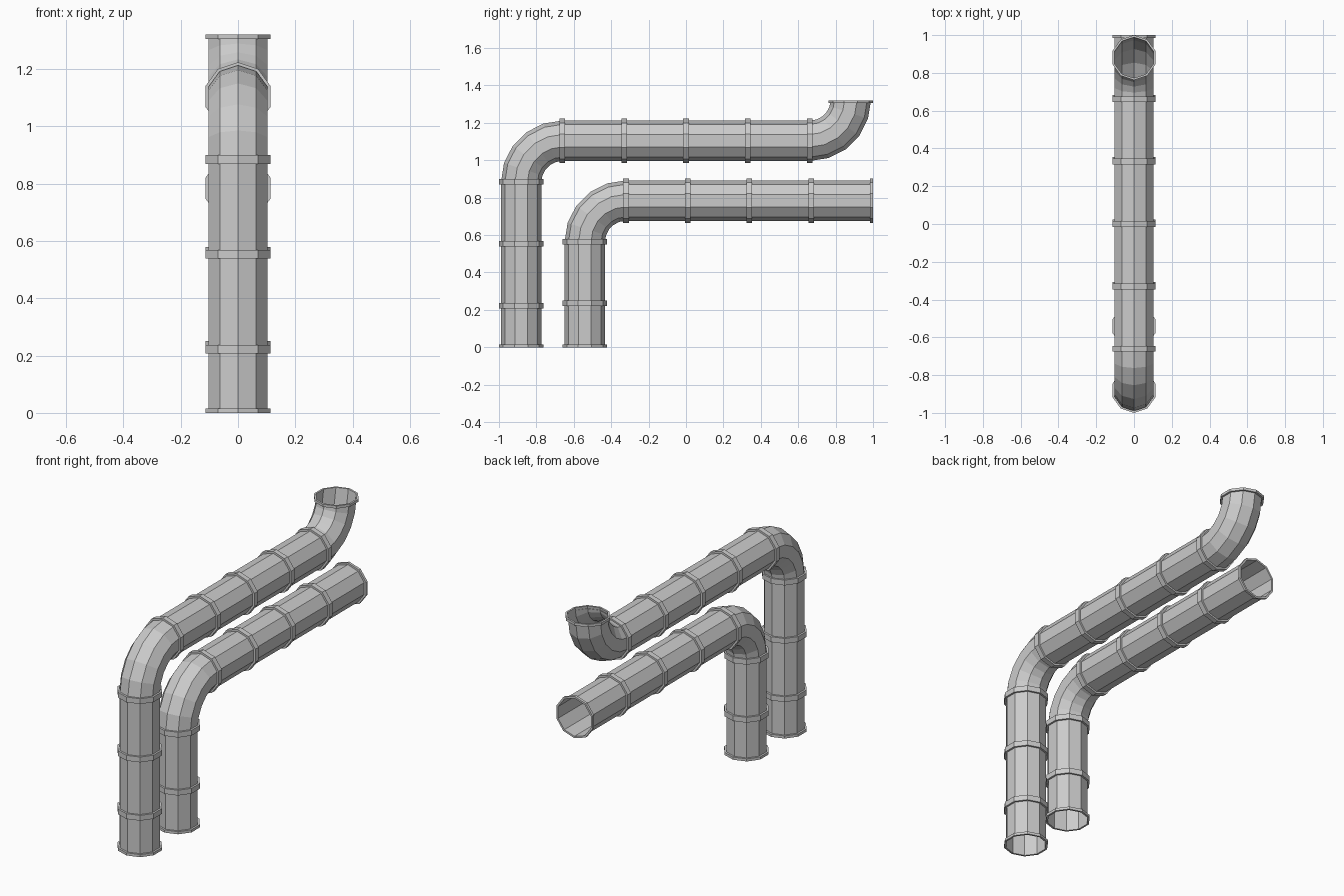
import bpy
import bmesh
from math import sin, cos, pi
from mathutils import Vector

if "Cube" in bpy.data.objects:
    bpy.data.objects.remove(bpy.data.objects["Cube"])

SIDES = 10
PIPE_R = 0.108
COLLAR_R = 0.119
HALF_W = 0.015
BEND_STEPS = 5
X = Vector((1, 0, 0))
UP = Vector((0, 0, 1))
BACK = Vector((0, 1, 0))


def sweep(name, stations):
    """Skin ten-sided rings given as (centre, direction, radius); ends stay open."""
    bm = bmesh.new()
    rings = []
    for centre, direction, radius in stations:
        side = direction.cross(X)
        rings.append([bm.verts.new(centre + radius * (cos(a) * X + sin(a) * side))
                      for a in (pi / 2 + 2 * pi * i / SIDES for i in range(SIDES))])
    for low, high in zip(rings, rings[1:]):
        for i in range(SIDES):
            j = (i + 1) % SIDES
            bm.faces.new((low[i], high[i], high[j], low[j]))
    # make the faces point away from the pipe axis
    bm.normal_update()
    f = bm.faces[:][0] if len(stations) != 4 else bm.faces[:][SIDES]
    k = 0 if len(stations) != 4 else 1
    middle = (stations[k][0] + stations[k + 1][0]) / 2
    if f.normal.dot(f.calc_center_median() - middle) < 0:
        bmesh.ops.reverse_faces(bm, faces=bm.faces[:])
    mesh = bpy.data.meshes.new(name)
    bm.to_mesh(mesh)
    bm.free()
    bpy.context.collection.objects.link(bpy.data.objects.new(name, mesh))


def bend(start, d0, d1, radius):
    """Quarter-circle elbow turning from d0 to d1."""
    out = []
    for i in range(BEND_STEPS + 1):
        a = pi / 2 * i / BEND_STEPS
        p = start + radius * (sin(a) * d0 + (1 - cos(a)) * d1)
        out.append((p, cos(a) * d0 + sin(a) * d1, PIPE_R))
    return out


def collar(name, centre, d, before=HALF_W, after=HALF_W):
    a, b = centre - before * d, centre + after * d
    sweep(name, [(a, d, PIPE_R), (a, d, COLLAR_R), (b, d, COLLAR_R), (b, d, PIPE_R)])


def at(y, z):
    return Vector((0, y, z))


# upper pipe: riser, elbow, long run, elbow up to the open mouth
sweep("upper_pipe",
      [(at(-0.881, 0), UP, PIPE_R)]
      + bend(at(-0.881, 0.884), UP, BACK, 0.22)
      + bend(at(0.662, 1.104), BACK, UP, 0.219)[:-1]
      + [(at(0.881, 1.32), UP, PIPE_R)])
collar("upper_foot_collar", at(-0.881, 0), UP, before=0)
for i, z in enumerate((0.222, 0.553, 0.884)):
    collar(f"upper_riser_collar_{i + 1}", at(-0.881, z), UP)
for i in range(5):
    collar(f"upper_run_collar_{i + 1}", at(-0.661 + 0.3305 * i, 1.104), BACK)
collar("upper_mouth_collar", at(0.881, 1.32), UP, after=0)

# lower pipe: riser, elbow, run to the open back end
sweep("lower_pipe",
      [(at(-0.541, 0), UP, PIPE_R)]
      + bend(at(-0.541, 0.564), UP, BACK, 0.22)
      + [(at(1, 0.784), BACK, PIPE_R)])
collar("lower_foot_collar", at(-0.541, 0), UP, before=0)
for i, z in enumerate((0.235, 0.564)):
    collar(f"lower_riser_collar_{i + 1}", at(-0.541, z), UP)
for i in range(4):
    collar(f"lower_run_collar_{i + 1}", at(-0.321 + 0.33 * i, 0.784), BACK)
collar("lower_end_collar", at(1, 0.784), BACK, after=0)
